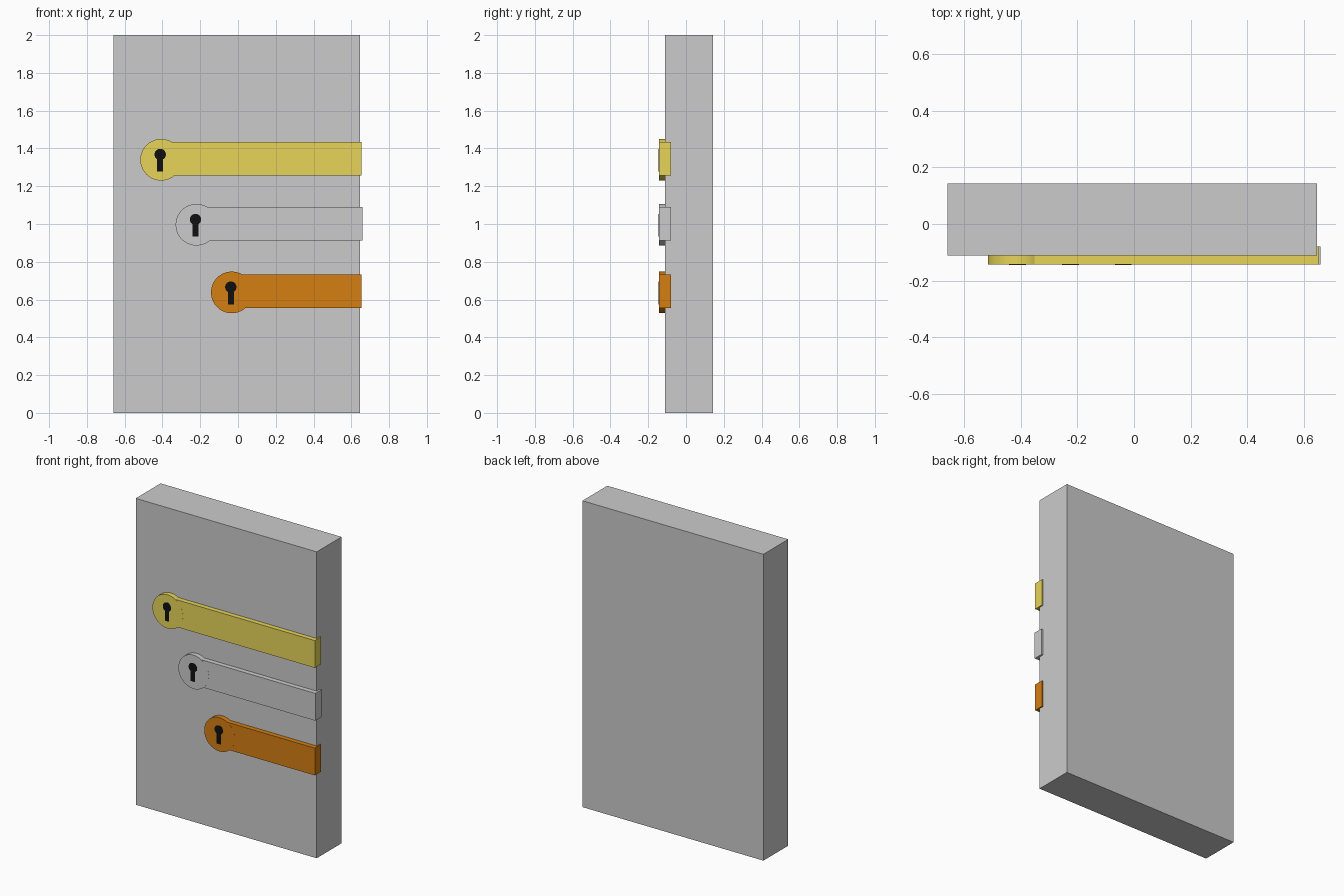
import bpy, bmesh
from math import sin, cos, pi, asin, radians

if "Cube" in bpy.data.objects:
    bpy.data.objects.remove(bpy.data.objects["Cube"])

FRONT, DOOR_FRONT = -0.144, -0.112


def material(name, rgb):
    m = bpy.data.materials.new(name)
    m.diffuse_color = (*rgb, 1)
    m.use_nodes = True
    m.node_tree.nodes["Principled BSDF"].inputs["Base Color"].default_value = m.diffuse_color
    return m


def extrude_profile(name, points, y0, y1, mat=None):
    """Solid from an (x, z) outline pushed from y0 to y1."""
    bm = bmesh.new()
    face = bm.faces.new([bm.verts.new((x, y0, z)) for x, z in points])
    ext = bmesh.ops.extrude_face_region(bm, geom=[face])
    verts = [g for g in ext["geom"] if isinstance(g, bmesh.types.BMVert)]
    bmesh.ops.translate(bm, verts=verts, vec=(0, y1 - y0, 0))
    bmesh.ops.recalc_face_normals(bm, faces=bm.faces)
    mesh = bpy.data.meshes.new(name)
    bm.to_mesh(mesh)
    bm.free()
    obj = bpy.data.objects.new(name, mesh)
    bpy.context.collection.objects.link(obj)
    if mat:
        mesh.materials.append(mat)
    bpy.ops.object.select_all(action='DESELECT')
    bpy.context.view_layer.objects.active = obj
    obj.select_set(True)
    bpy.ops.object.shade_smooth_by_angle(angle=radians(30))
    return obj


def rect(x0, x1, z0, z1):
    return [(x0, z0), (x1, z0), (x1, z1), (x0, z1)]


def arc(cx, cz, r, a0, a1, n):
    return [(cx + r * cos(a0 + (a1 - a0) * i / n),
             cz + r * sin(a0 + (a1 - a0) * i / n)) for i in range(n + 1)]


# Door slab
extrude_profile("door_slab", rect(-0.66, 0.647, 0, 2), DOOR_FRONT, 0.144)

black = material("keyhole_black", (0.005, 0.005, 0.005))
locks = [
    ("gold", -0.407, 1.34, 0.655, material("gold", (0.8, 0.66, 0.1))),
    ("silver", -0.22, 0.996, 0.659, None),
    ("bronze", -0.033, 0.638, 0.655, material("bronze", (0.66, 0.21, 0.006))),
]
for name, x, z, right, mat in locks:
    # Strap sunk into the door and overhanging its right edge
    extrude_profile(name + "_strap", rect(x + 0.03, right, z - 0.083, z + 0.095),
                    FRONT + 0.0005, -0.08, mat)
    # Round lock plate
    extrude_profile(name + "_lock_plate", arc(x, z, 0.11, 0, 2 * pi, 64)[:-1],
                    FRONT, DOOR_FRONT + 0.003, mat)
    # Keyhole: round head with a slot below
    kx, w, r = x - 0.005, 0.0155, 0.03
    a = asin(w / r)
    hole = arc(kx, z + 0.028, r, -pi / 2 + a, 1.5 * pi - a, 28)
    hole += [(kx - w, z - 0.063), (kx + w, z - 0.063)]
    extrude_profile(name + "_keyhole", hole, FRONT - 0.001, FRONT + 0.01, black)
